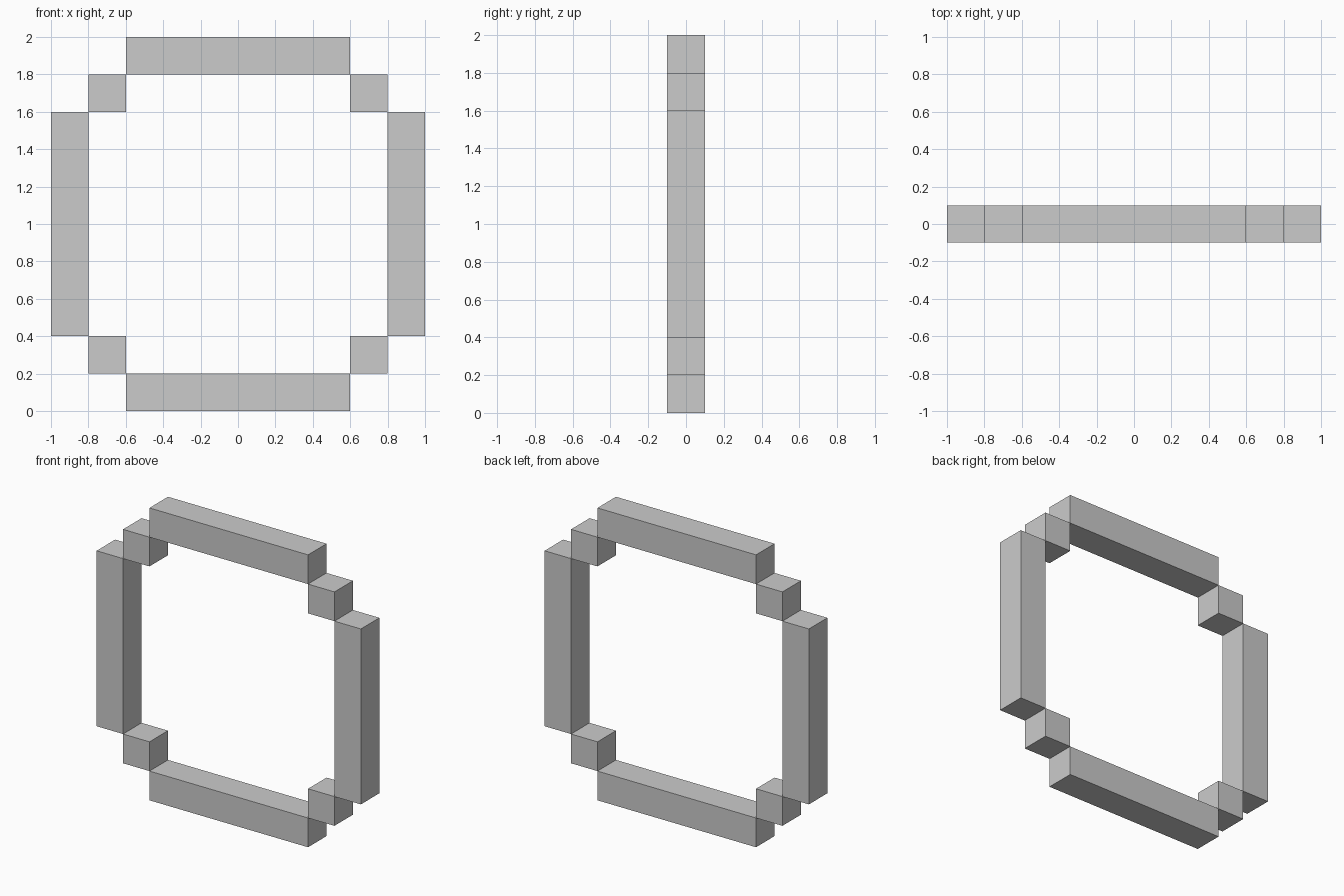
import bpy

if "Cube" in bpy.data.objects:
    bpy.data.objects.remove(bpy.data.objects["Cube"])

T = 0.2  # bar thickness


def box(name, centre, size):
    x, y, z = (s / 2 for s in size)
    verts = [(i * x, j * y, k * z) for i in (-1, 1) for j in (-1, 1) for k in (-1, 1)]
    faces = [(0, 1, 3, 2), (4, 6, 7, 5), (0, 4, 5, 1),
             (2, 3, 7, 6), (0, 2, 6, 4), (1, 5, 7, 3)]
    mesh = bpy.data.meshes.new(name)
    mesh.from_pydata(verts, [], faces)
    obj = bpy.data.objects.new(name, mesh)
    obj.location = centre
    bpy.context.collection.objects.link(obj)
    return obj


# Horizontal bars at the bottom and top of the ring
for label, z in (("bottom", 0.1), ("top", 1.9)):
    box(f"{label}_bar", (0, 0, z), (1.2, T, T))

for side, sx in (("left", -1), ("right", 1)):
    # Upright side bars
    box(f"{side}_bar", (sx * 0.9, 0, 1.0), (T, T, 1.2))
    # Corner cubes stepping between the bars
    for label, z in (("bottom", 0.3), ("top", 1.7)):
        box(f"{label}_{side}_corner", (sx * 0.7, 0, z), (T, T, T))
